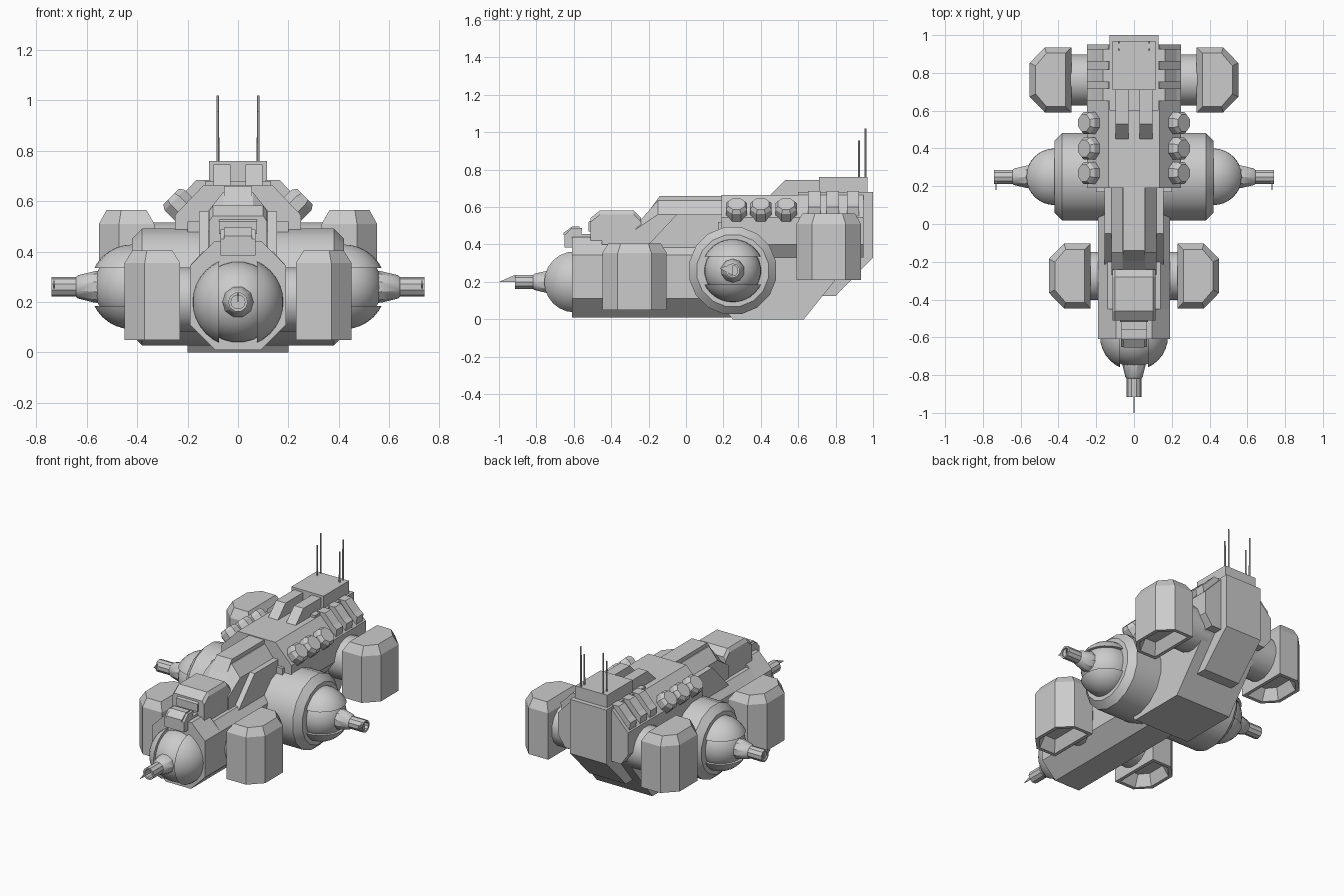
import bpy, bmesh
from math import pi, cos, sin, radians
from mathutils import Matrix, Vector

if "Cube" in bpy.data.objects:
    bpy.data.objects.remove(bpy.data.objects["Cube"])


def finish(name, bm, smooth=False):
    bmesh.ops.recalc_face_normals(bm, faces=bm.faces)
    me = bpy.data.meshes.new(name)
    bm.to_mesh(me)
    bm.free()
    ob = bpy.data.objects.new(name, me)
    bpy.context.collection.objects.link(ob)
    if smooth:
        bpy.ops.object.select_all(action='DESELECT')
        ob.select_set(True)
        bpy.context.view_layer.objects.active = ob
        bpy.ops.object.shade_smooth_by_angle(angle=radians(35))
    return ob


def loft(name, rings, mirror=False, smooth=False, matrix=None):
    """Skin equal-length rings of points, cap both ends, optionally mirror in x."""
    bm = bmesh.new()
    for s in ((1, -1) if mirror else (1,)):
        vs = []
        for r in rings:
            row = []
            for p in r:
                q = matrix @ Vector(p) if matrix else Vector(p)
                row.append(bm.verts.new((s * q.x, q.y, q.z)))
            vs.append(row)
        n = len(vs[0])
        for a, b in zip(vs, vs[1:]):
            for i in range(n):
                bm.faces.new((a[i], a[(i + 1) % n], b[(i + 1) % n], b[i]))
        bm.faces.new(vs[0])
        bm.faces.new(vs[-1])
    return finish(name, bm, smooth)


def side(name, pts, x0, x1, mirror=False):
    """Side profile (y, z) extruded across x."""
    return loft(name, [[(x, y, z) for y, z in pts] for x in (x0, x1)], mirror)


def cross(name, half, y0, y1):
    """Half cross-section (x, z), mirrored and extruded along y."""
    pts = half + [(-x, z) for x, z in reversed(half)]
    return loft(name, [[(x, y, z) for x, z in pts] for y in (y0, y1)])


def lathe(name, profile, n, matrix, mirror=False, smooth=True):
    """Profile (distance, radius) spun about the local x axis."""
    rings = [[(d, r * cos(2 * pi * (i + .5) / n), r * sin(2 * pi * (i + .5) / n))
              for i in range(n)] for d, r in profile]
    return loft(name, rings, mirror, smooth, matrix)


def ball_turret(name, matrix, R, mirror=False):
    """Ball held between two cut dome shells, with a hollow stepped barrel."""
    arc = [(R * .9 * sin(radians(a)), R * .9 * cos(radians(a))) for a in range(0, 90, 11)]
    lathe(name + "_ball", arc, 24, matrix, mirror)
    lathe(name + "_barrel", [(.115, .066), (.15, .062), (.215, .046), (.222, .039), (.32, .039),
                             (.32, .028), (.27, .028)], 10, matrix, mirror)
    bm = bmesh.new()
    for s in (1, -1):
        part = bmesh.new()
        bmesh.ops.create_uvsphere(part, u_segments=24, v_segments=16, radius=R)
        for co, no in (((0, 0, s * .075), (0, 0, s)), ((-.02, 0, 0), (1, 0, 0))):
            cut = bmesh.ops.bisect_plane(part, geom=part.verts[:] + part.edges[:] + part.faces[:],
                                         plane_co=co, plane_no=no, clear_inner=True)
            edges = [e for e in part.edges if e.is_boundary]
            bmesh.ops.holes_fill(part, edges=edges, sides=0)
        part.transform(matrix)
        tmp = bpy.data.meshes.new("tmp")
        for flip in ((1, -1) if mirror else (1,)):
            part.transform(Matrix.Diagonal((flip, 1, 1, 1)))
            part.to_mesh(tmp)
            bm.from_mesh(tmp)
        part.free()
        bpy.data.meshes.remove(tmp)
    finish(name + "_shells", bm, True)


# Forward octagonal hull
cross("front_hull", [(.09, .01), (.19, .11), (.19, .345), (.095, .44)], -.61, -.45)
cross("middle_hull", [(.09, .01), (.19, .11), (.19, .345), (.14, .40)], -.45, .4)

# Nose and side ball turrets
nose = Matrix.Translation((0, -.595, .2)) @ Matrix.Rotation(-pi / 2, 4, 'Z') @ Matrix.Rotation(pi / 2, 4, 'X')
flank = Matrix.Translation((.42, .25, .26))
ball_turret("nose_turret", nose, .18)
ball_turret("side_turret", flank, .168, True)
side("nose_muzzle_spike", [(-.89, .235), (-.92, .235), (-1, .2), (-.89, .2)], -.002, .002)
side("side_muzzle_spike", [(.18, .272), (.25, .298), (.25, .235)], .728, .732, True)

# Transverse drum carrying the side turrets
lathe("side_drum", [(-.42, .195), (-.38, .237), (.38, .237), (.42, .195)], 16,
      Matrix.Translation((0, .25, .26)))


# Thruster pods with hollow undersides and their connecting drums
def pod(name, x, y, z0, z1, z2):
    out = [(-.11, -.172), (.03, -.172), (.11, -.09), (.11, .09), (.03, .172), (-.11, .172)]

    def ring(z, k, m):
        return [(x + px * k, y + py * m, z) for px, py in out]
    loft(name, [ring(z0 + .07, .55, .65), ring(z0, .8, .87), ring(z0, 1, 1),
                ring(z1, 1, 1), ring(z2, .72, .82)], True)


pod("front_pod", .34, -.275, .05, .355, .405)
pod("rear_pod", .442, .763, .21, .51, .565)
lathe("front_pod_mount", [(.1, .13), (.25, .13)], 16, Matrix.Translation((0, -.275, .21)), True)
lathe("rear_pod_mount", [(.15, .138), (.35, .138)], 16, Matrix.Translation((0, .763, .38)), True)

# Rear hull: keel, flanks and central stern column
side("keel", [(.17, .1), (.25, 0), (.63, 0), (.93, .375), (.93, .52), (.17, .52)], -.2, .2)
cross("upper_hull", [(.2, .33), (.25, .4), (.25, .545), (.135, .665)], .19, .95)
side("stern_column", [(.6, .125), (.8, .125), (1, .33), (1, .68), (.6, .68)], -.13, .13)

# Command block, sloped rails and whip antennas
side("command_block", [(.71, .66), (.71, .76), (.97, .76), (.97, .66)], -.115, .115)
side("top_rail", [(.45, .64), (.45, .665), (.53, .745), (.72, .745), (.72, .64)], .03, .098, True)
up = Matrix.Rotation(-pi / 2, 4, 'Y')
for n, (y, h) in enumerate(((.96, 1.02), (.925, .955))):
    lathe(f"antenna_{n + 1}", [(.75, .006), (h, .005)], 6,
          Matrix.Translation((.08, y, 0)) @ up, True)

# Spine with raised ridge and swept shoulder plates
half = lambda y, z, t: [(.12, y, .38), (.12, y, z), (.06, y, t), (-.06, y, t), (-.12, y, z), (-.12, y, .38)]
loft("spine", [half(-.27, .48, .5), half(-.15, .56, .635), half(.65, .56, .635)])
side("spine_ridge", [(-.22, .55), (-.14, .66), (.62, .66), (.62, .55)], -.055, .055)
side("shoulder_plate", [(-.215, .385), (-.05, .56), (.22, .56), (.22, .35)], .1, .155, True)

# Neck block and forward sensor head
loft("neck_block", [[(s * x, y, z) for y, z in
     [(-.51, .40), (-.51, t), (-.46, .04 + t), (-.28, .04 + t), (-.24, t), (-.24, .40)]]
     for s, x, t in ((-1, .115, .52), (-1, .1, .542), (1, .1, .542), (1, .115, .52))])
side("neck_window", [(-.52, .47), (-.52, .52), (-.49, .545), (-.49, .47)], -.075, .075)
side("sensor_head", [(-.65, .385), (-.65, .45), (-.61, .488), (-.555, .488), (-.56, .455), (-.5, .455), (-.5, .385)],
     -.07, .07)
side("sensor_brow", [(-.655, .45), (-.655, .462), (-.61, .495), (-.57, .495), (-.57, .45)], -.055, .055)

# Angled launch tubes, three per side
for n, y in enumerate((.27, .40, .535)):
    m = Matrix.Translation((.265, y, .618)) @ Matrix.Rotation(-pi / 4, 4, 'Y')
    lathe(f"launch_tube_{n + 1}", [(-.15, .062), (-.02, .062), (0, .048)], 8, m, True, False)

# Stepped radiator ribs beside the command block
for n, y in enumerate((.685, .785, .893)):
    pts = [(.11, .55), (.24, .53), (.25, .6), (.225, .62), (.165, .685), (.11, .685)]
    loft(f"radiator_rib_{n + 1}", [[(x, y + d, z) for x, z in pts] for d in (-.033, .033)], True)
